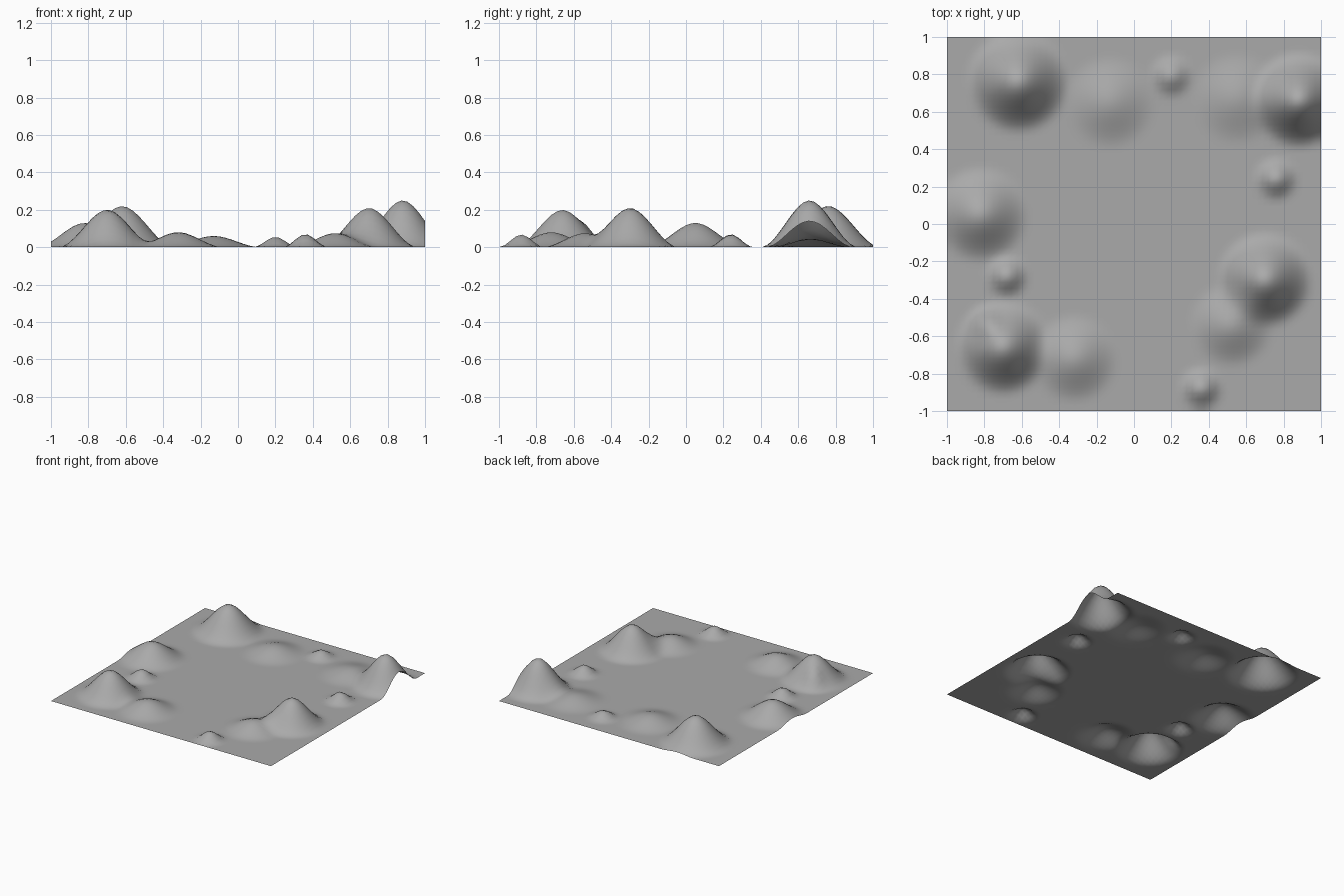
import bpy
import math

cube = bpy.data.objects.get("Cube")
if cube:
    bpy.data.objects.remove(cube, do_unlink=True)

# Single mid grey for the whole ground
grey = bpy.data.materials.new("ground_grey")
grey.use_nodes = True
colour = (0.4, 0.4, 0.4, 1)
grey.diffuse_color = colour
shader = next(n for n in grey.node_tree.nodes if n.type == 'BSDF_PRINCIPLED')
shader.inputs["Base Color"].default_value = colour

# Hills: centre x, centre y, height, radius
LARGE_HILLS = [
    (-0.62, 0.76, 0.22, 0.28),
    (0.88, 0.66, 0.25, 0.26),
    (-0.70, -0.66, 0.20, 0.26),
    (0.70, -0.30, 0.21, 0.26),
    (-0.82, 0.05, 0.13, 0.26),
]
LOW_HILLS = [
    (0.52, -0.54, 0.075, 0.23),
    (-0.32, -0.72, 0.08, 0.24),
    (-0.13, 0.65, 0.06, 0.25),
    (0.55, 0.67, 0.05, 0.25),
]
MOUNDS = [
    (0.20, 0.79, 0.055, 0.12),
    (0.36, -0.88, 0.07, 0.12),
    (0.76, 0.24, 0.07, 0.12),
    (-0.68, -0.28, 0.07, 0.12),
    (-0.79, -0.53, 0.04, 0.10),
]


def smooth_falloff(distance, radius):
    t = max(0.0, 1 - distance / radius)
    return t * t * (3 - 2 * t)


# Flat open sheet, raised into rounded hills
bpy.ops.mesh.primitive_grid_add(x_subdivisions=64, y_subdivisions=64, size=2)
terrain = bpy.context.object
terrain.name = "hilly_ground"
terrain.data.name = "hilly_ground"
for v in terrain.data.vertices:
    v.co.z = sum(h * smooth_falloff(math.hypot(v.co.x - x, v.co.y - y), r)
                 for x, y, h, r in LARGE_HILLS + LOW_HILLS + MOUNDS)

terrain.data.materials.append(grey)
bpy.ops.object.shade_smooth()
